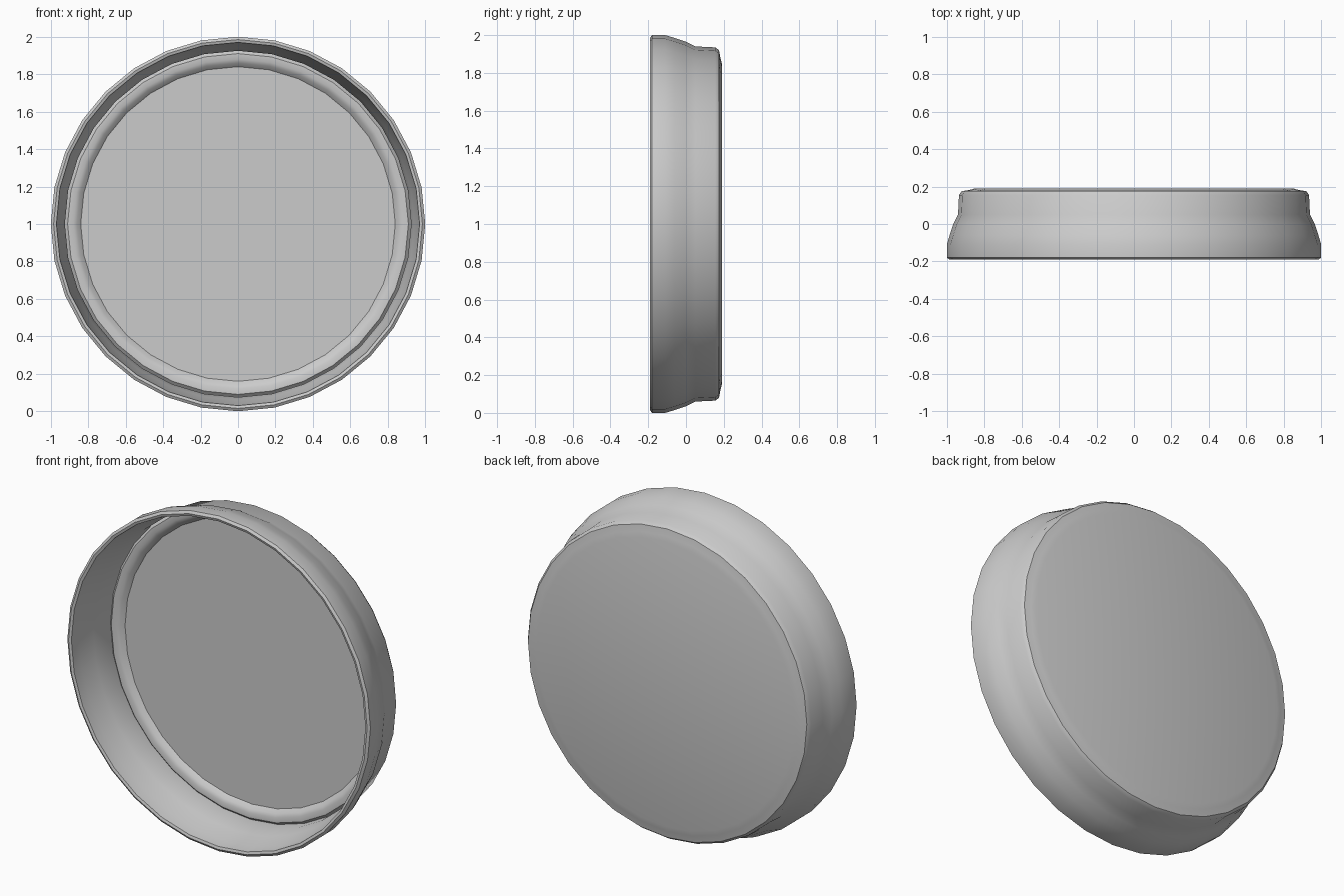
import bpy, bmesh
from math import sin, cos, tau, radians

if "Cube" in bpy.data.objects:
    bpy.data.objects.remove(bpy.data.objects["Cube"])

SEGMENTS = 32


def lathe(name, profile):
    """Revolve (radius, y) points about the lid axis; radius 0 closes to a pole."""
    bm = bmesh.new()
    rings = []
    for r, y in profile:
        if r == 0:
            rings.append([bm.verts.new((0, y, 1))])
        else:
            rings.append([bm.verts.new((r * cos(tau * i / SEGMENTS), y,
                                        1 + r * sin(tau * i / SEGMENTS)))
                          for i in range(SEGMENTS)])
    for a, b in zip(rings, rings[1:]):
        for i in range(SEGMENTS):
            j = (i + 1) % SEGMENTS
            if len(a) == 1:
                bm.faces.new((a[0], b[j], b[i]))
            elif len(b) == 1:
                bm.faces.new((a[i], a[j], b[0]))
            else:
                bm.faces.new((a[i], a[j], b[j], b[i]))
    bmesh.ops.recalc_face_normals(bm, faces=bm.faces)
    mesh = bpy.data.meshes.new(name)
    bm.to_mesh(mesh)
    bm.free()
    obj = bpy.data.objects.new(name, mesh)
    bpy.context.collection.objects.link(obj)
    bpy.ops.object.select_all(action='DESELECT')
    obj.select_set(True)
    bpy.context.view_layer.objects.active = obj
    bpy.ops.object.shade_smooth_by_angle(angle=radians(40))
    return obj


# Closed lid shell: back face, flared skirt, rolled rim, inner wall, seal ring, floor
lathe("jar_lid", [
    (0, 0.19), (0.85, 0.19), (0.88, 0.182), (0.92, 0.175), (0.935, 0.155),
    (0.94, 0.05), (0.965, 0.0), (0.985, -0.06), (1.0, -0.11), (1.0, -0.18),
    (0.985, -0.19), (0.97, -0.185), (0.965, -0.12), (0.94, -0.02), (0.925, 0.05),
    (0.925, 0.12), (0.91, 0.105), (0.88, 0.105), (0.86, 0.115), (0.84, 0.135),
    (0, 0.135),
])
